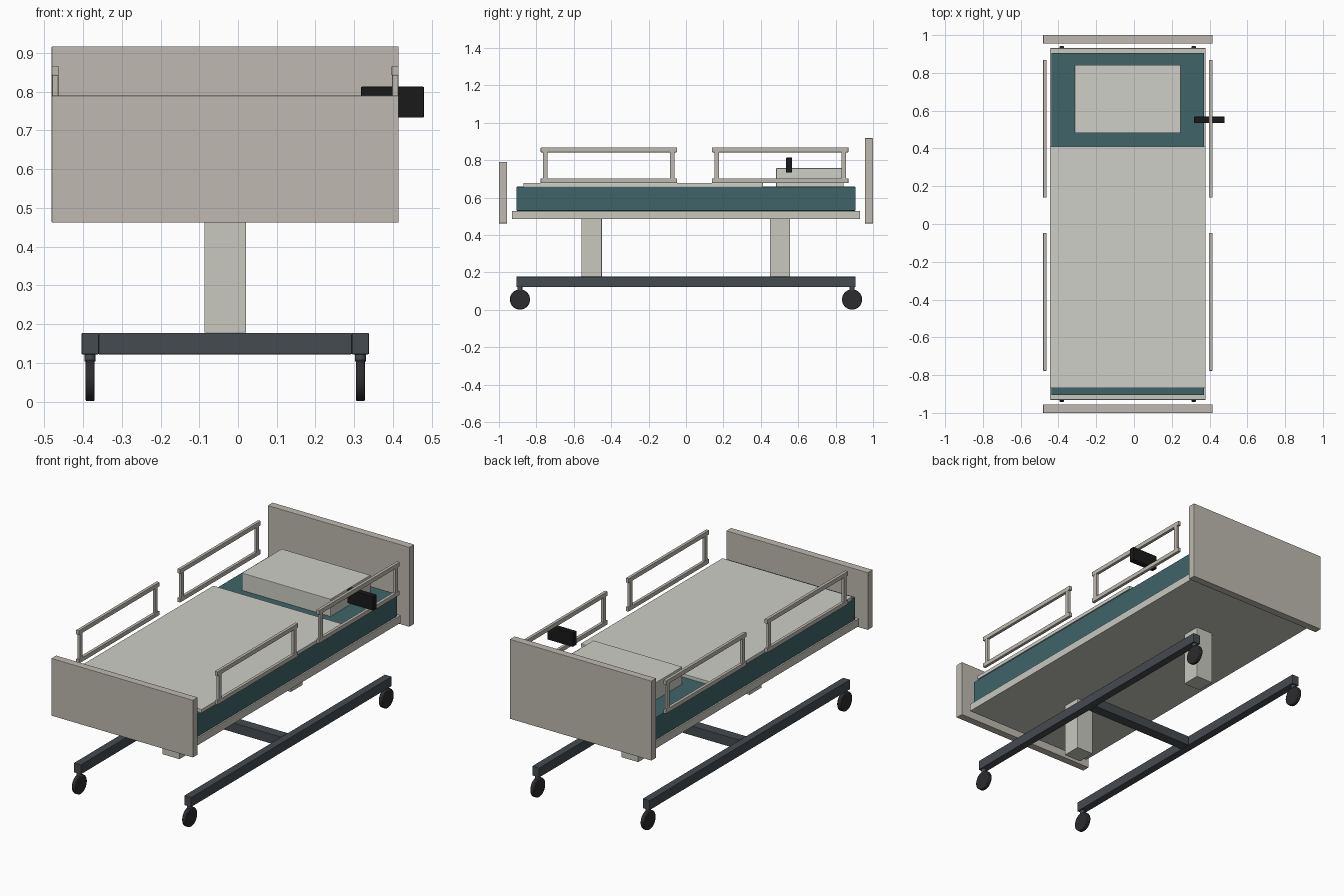
import bpy, bmesh
from mathutils import Matrix, Vector

if "Cube" in bpy.data.objects:
    bpy.data.objects.remove(bpy.data.objects["Cube"])

CX = -0.033  # bed centreline (the handset sticks out on one side)


def material(name, color):
    m = bpy.data.materials.new(name)
    m.diffuse_color = (*color, 1)
    m.use_nodes = True
    m.node_tree.nodes["Principled BSDF"].inputs["Base Color"].default_value = m.diffuse_color
    return m


BOARD = material("warm_grey", (0.52, 0.49, 0.44))
FRAME = material("pale_grey", (0.58, 0.58, 0.53))
LINEN = material("linen", (0.62, 0.62, 0.57))
TEAL = material("teal", (0.05, 0.13, 0.14))
STEEL = material("dark_steel", (0.06, 0.07, 0.08))
RUBBER = material("rubber", (0.025, 0.025, 0.028))
BLACK = material("black", (0.01, 0.01, 0.01))


def finish(bm, name, mat, bevel):
    me = bpy.data.meshes.new(name)
    bm.to_mesh(me)
    bm.free()
    ob = bpy.data.objects.new(name, me)
    bpy.context.collection.objects.link(ob)
    me.materials.append(mat)
    if bevel:
        mod = ob.modifiers.new("edge", 'BEVEL')
        mod.width = bevel
        mod.segments = 2
        mod.limit_method = 'ANGLE'
    return ob


def box(name, x, y, z, mat, bevel=0.002):
    lo, hi = Vector((x[0], y[0], z[0])), Vector((x[1], y[1], z[1]))
    bm = bmesh.new()
    bmesh.ops.create_cube(bm, size=1, matrix=Matrix.Translation((lo + hi) / 2)
                          @ Matrix.Diagonal((*(hi - lo), 1)))
    return finish(bm, name, mat, bevel)


def cylinder(name, centre, r, depth, axis, mat, bevel=0):
    bm = bmesh.new()
    rot = Vector((0, 0, 1)).rotation_difference(Vector(axis)).to_matrix().to_4x4()
    bmesh.ops.create_cone(bm, cap_ends=True, segments=32, radius1=r, radius2=r,
                          depth=depth, matrix=Matrix.Translation(centre) @ rot)
    ob = finish(bm, name, mat, bevel)
    bpy.context.view_layer.objects.active = ob
    ob.select_set(True)
    bpy.ops.object.shade_smooth_by_angle()
    ob.select_set(False)


def centred(half):
    return (CX - half, CX + half)


# End boards
box("headboard", centred(0.448), (0.956, 1.0), (0.462, 0.917), BOARD)
box("footboard", centred(0.448), (-1.0, -0.956), (0.462, 0.79), BOARD)

# Deck, mattress and bedding
box("deck", centred(0.411), (-0.931, 0.931), (0.485, 0.529), FRAME)
box("mattress", centred(0.404), (-0.906, 0.906), (0.529, 0.658), TEAL)
box("blanket", centred(0.411), (-0.869, 0.411), (0.656, 0.677), LINEN)
box("pillow", centred(0.281), (0.482, 0.843), (0.656, 0.757), LINEN)

# Lifting columns
for label, y in (("foot", -0.504), ("head", 0.502)):
    box(label + "_column", centred(0.054), (y - 0.054, y + 0.054), (0.178, 0.486), FRAME)

# Base frame
for label, s in (("left", -1), ("right", 1)):
    x = CX + s * 0.349
    box(label + "_base_beam", (x - 0.022, x + 0.022), (-0.906, 0.906), (0.122, 0.177), STEEL)
box("base_cross_beam", centred(0.327), (-0.03, 0.03), (0.122, 0.177), STEEL)

# Casters
for s in (-1, 1):
    for y in (-0.888, 0.888):
        x = CX + s * 0.349
        cylinder("caster_stem", (x, y, 0.113), 0.014, 0.02, (0, 0, 1), STEEL)
        cylinder("caster_wheel", (x, y, 0.055), 0.054, 0.023, (1, 0, 0), RUBBER, 0.004)

# Side rails: two bars and two posts each
for s in (-1, 1):
    x = CX + s * 0.439
    bar, post = (x - 0.009, x + 0.009), (x - 0.008, x + 0.008)
    for y0, y1 in ((-0.777, -0.048), (0.139, 0.868)):
        box("rail_top_bar", bar, (y0, y1), (0.842, 0.867), BOARD)
        box("rail_bottom_bar", bar, (y0, y1), (0.678, 0.702), BOARD)
        for y in (y0 + 0.025, y1 - 0.025):
            box("rail_post", post, (y - 0.012, y + 0.012), (0.69, 0.85), BOARD)

# Handset hung on the right rail
box("handset", (0.318, 0.48), (0.535, 0.568), (0.733, 0.813), BLACK)
